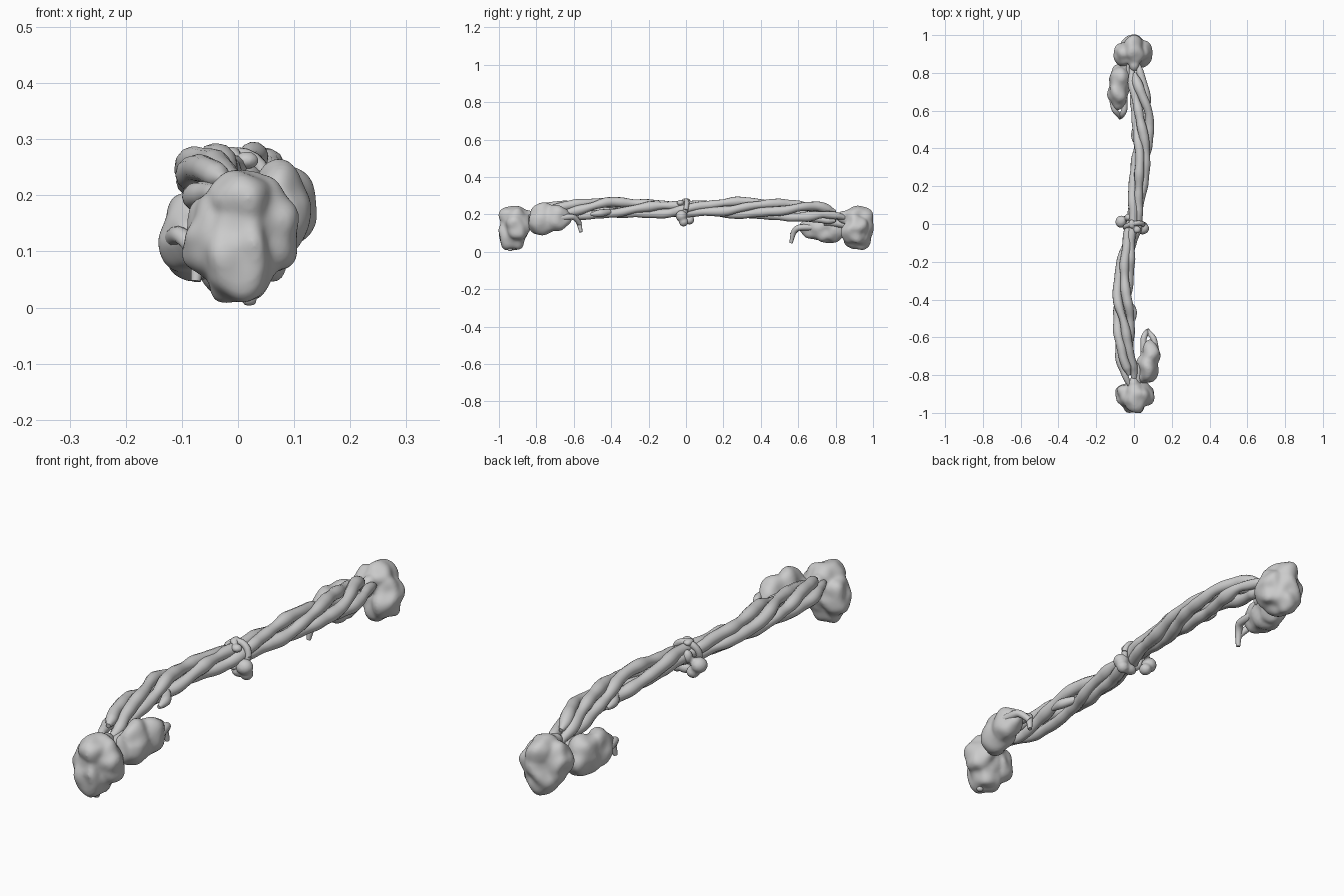
import bpy, bmesh, math
from mathutils import Vector, Matrix, noise


def turn(p, s, dz=0):
    """Half-turn about z for the far half (s = -1), with an optional drop."""
    return Vector((p[0] * s, p[1] * s, p[2] + (dz if s < 0 else 0)))


def blob(name, lobes, s=1, dz=0, amp=0.011, seed=0, soft=5):
    """Lumpy mass: noisy ellipsoids fused by a voxel remesh."""
    bm = bmesh.new()
    for (x, y, z, rx, ry, rz) in lobes:
        m = Matrix.Translation(turn((x, y, z), s, dz)) @ Matrix.Diagonal((rx, ry, rz, 1))
        vs = bmesh.ops.create_icosphere(bm, subdivisions=4, radius=1, matrix=m)["verts"]
        c = m.translation
        for v in vs:
            k = min(rx, ry, rz) / 0.05
            n = noise.noise(v.co * 17 + Vector((seed, 3.1 * s, 0)))
            v.co += (v.co - c).normalized() * n * amp * min(k, 1.3)
    me = bpy.data.meshes.new(name)
    bm.to_mesh(me)
    bm.free()
    ob = bpy.data.objects.new(name, me)
    bpy.context.collection.objects.link(ob)
    r = ob.modifiers.new("fuse", "REMESH")
    r.mode, r.voxel_size, r.use_smooth_shade = "VOXEL", 0.006, True
    sm = ob.modifiers.new("soften", "SMOOTH")
    sm.iterations, sm.factor = soft, 0.5
    return ob


def tube(name, pts, radius, radii=None, smooth=True):
    """Round root following points, with thickness varying along it."""
    cu = bpy.data.curves.new(name, "CURVE")
    cu.dimensions = "3D"
    cu.bevel_depth, cu.bevel_resolution, cu.resolution_u = radius, 4, 4
    cu.use_fill_caps = True
    sp = cu.splines.new("NURBS" if smooth else "POLY")
    sp.points.add(len(pts) - 1)
    for i, p in enumerate(pts):
        sp.points[i].co = (*p, 1)
        sp.points[i].radius = radii[i] if radii else 1
    sp.use_smooth = True
    if smooth:
        sp.order_u, sp.use_endpoint_u = 3, True
    ob = bpy.data.objects.new(name, cu)
    bpy.context.collection.objects.link(ob)
    return ob


# centre line of the twisted bundle: y, x, z, spread
PATH = [(-0.88, 0.0, 0.185, 0.012), (-0.80, -0.022, 0.205, 0.024), (-0.70, -0.048, 0.212, 0.033),
        (-0.58, -0.055, 0.226, 0.035), (-0.42, -0.060, 0.241, 0.034), (-0.22, -0.048, 0.230, 0.026),
        (-0.08, -0.022, 0.228, 0.022), (0.0, 0.0, 0.230, 0.021), (0.08, 0.013, 0.234, 0.022),
        (0.22, 0.022, 0.232, 0.030), (0.42, 0.042, 0.226, 0.034), (0.58, 0.040, 0.220, 0.035),
        (0.70, 0.028, 0.206, 0.033), (0.80, 0.012, 0.19, 0.022), (0.88, 0.0, 0.17, 0.012)]


def centre(y):
    for a, b in zip(PATH, PATH[1:]):
        if y <= b[0]:
            t = (y - a[0]) / (b[0] - a[0])
            t = 0.5 * t + 0.5 * t * t * (3 - 2 * t)
            return [a[i] + (b[i] - a[i]) * t for i in (1, 2, 3)]
    return PATH[-1][1:]


# four roots twisted around one another, two of them stopping short
for k in range(4):
    pts, rad = [], []
    reach = 0.87 if k % 2 else 0.80
    for i in range(89):
        y = reach * (i / 44 - 1)
        x, z, spread = centre(y)
        a = math.tau * (k / 4 + y * 0.95) + 0.8 * noise.noise(Vector((y * 4, k * 7.3, 0)))
        d = spread * (1 + 0.4 * noise.noise(Vector((y * 5, k * 3.7, 9))))
        pts.append((x + d * math.cos(a), y, z + d * math.sin(a)))
        end = min(1, 0.4 + (reach - abs(y)) * (5 if k % 2 else 16))
        rad.append(end * (1 + 0.35 * noise.noise(Vector((y * 13, k * 5.1, 2)))))
    tube(f"twisted_root_{k}", pts, 0.0235, rad)

# looped tendrils and short stub, as points and thickness
TENDRILS = [
    ([(0.055, -0.68, 0.19), (0.048, -0.62, 0.19), (0.055, -0.59, 0.185),
      (0.070, -0.57, 0.155), (0.075, -0.562, 0.105)], [1.3, 1.1, 1.1, 1, 0.6]),
    ([(0.115, -0.68, 0.18), (0.11, -0.62, 0.19), (0.095, -0.59, 0.183),
      (0.072, -0.568, 0.15)], [1.3, 1.1, 1, 0.9])]
STUB = [(-0.035, -0.41, 0.215), (-0.012, -0.44, 0.208), (0.0, -0.475, 0.205), (0.0, -0.51, 0.2)]
STEM = [(0.03, -0.74, 0.19), (0.02, -0.80, 0.19), (0.015, -0.88, 0.17)]

for s, side in ((1, "near"), (-1, "far")):
    # large lump at the very end
    blob(f"{side}_end_lump", [
        (-0.035, -0.905, 0.125, 0.062, 0.068, 0.080),
        (0.046, -0.905, 0.145, 0.058, 0.070, 0.088),
        (0.006, -0.922, 0.108, 0.070, 0.080, 0.104),
        (0.012, -0.915, 0.182, 0.064, 0.076, 0.062),
        (0.0, -0.85, 0.185, 0.028, 0.042, 0.037)], s, -0.004, amp=0.018, seed=1.7, soft=9)

    # hanging side lump
    blob(f"{side}_side_lump", [
        (0.075, -0.755, 0.175, 0.058, 0.088, 0.080),
        (0.086, -0.70, 0.178, 0.052, 0.090, 0.072),
        (0.055, -0.79, 0.160, 0.040, 0.058, 0.064),
        (0.083, -0.66, 0.180, 0.044, 0.052, 0.050)], s, -0.047, amp=0.015, seed=4.2, soft=9)

    # tendrils hanging off the side lump
    for n, (loop, rad) in enumerate(TENDRILS):
        tube(f"{side}_tendril_{n}", [turn(p, s, -0.058) for p in loop], 0.0145, rad)
    # stub on the inner side of the bundle
    tube(f"{side}_stub", [turn(p, s, -0.005) for p in STUB], 0.018, [0.8, 1.1, 1.1, 0.4])
    # stem joining the side lump to the end lump
    tube(f"{side}_stem", [turn(p, s, -0.03) for p in STEM], 0.022)

# small foot under the near lump
blob("near_foot", [(0.02, -0.94, 0.016, 0.015, 0.015, 0.014)], amp=0, soft=2)

# cord wrapped around the middle
angles = [math.tau * i / 20 for i in range(21)]
ring = [(0.047 * math.cos(a), -0.01 + 0.015 * math.sin(a + 0.6), 0.226 + 0.047 * math.sin(a))
        for a in angles]
tube("middle_wrap", ring, 0.013, smooth=False)

# knobs of the knot at the middle
blob("middle_knobs", [
    (-0.068, 0.012, 0.200, 0.030, 0.032, 0.030), (-0.045, 0.018, 0.170, 0.026, 0.026, 0.024),
    (0.046, -0.024, 0.192, 0.033, 0.031, 0.030), (0.048, -0.012, 0.160, 0.025, 0.025, 0.025),
    (0.015, -0.012, 0.162, 0.032, 0.024, 0.022), (-0.012, 0.0, 0.274, 0.018, 0.025, 0.014),
    (0.015, -0.03, 0.262, 0.022, 0.020, 0.016), (-0.03, 0.035, 0.235, 0.020, 0.020, 0.026)],
    amp=0.003, soft=4)
